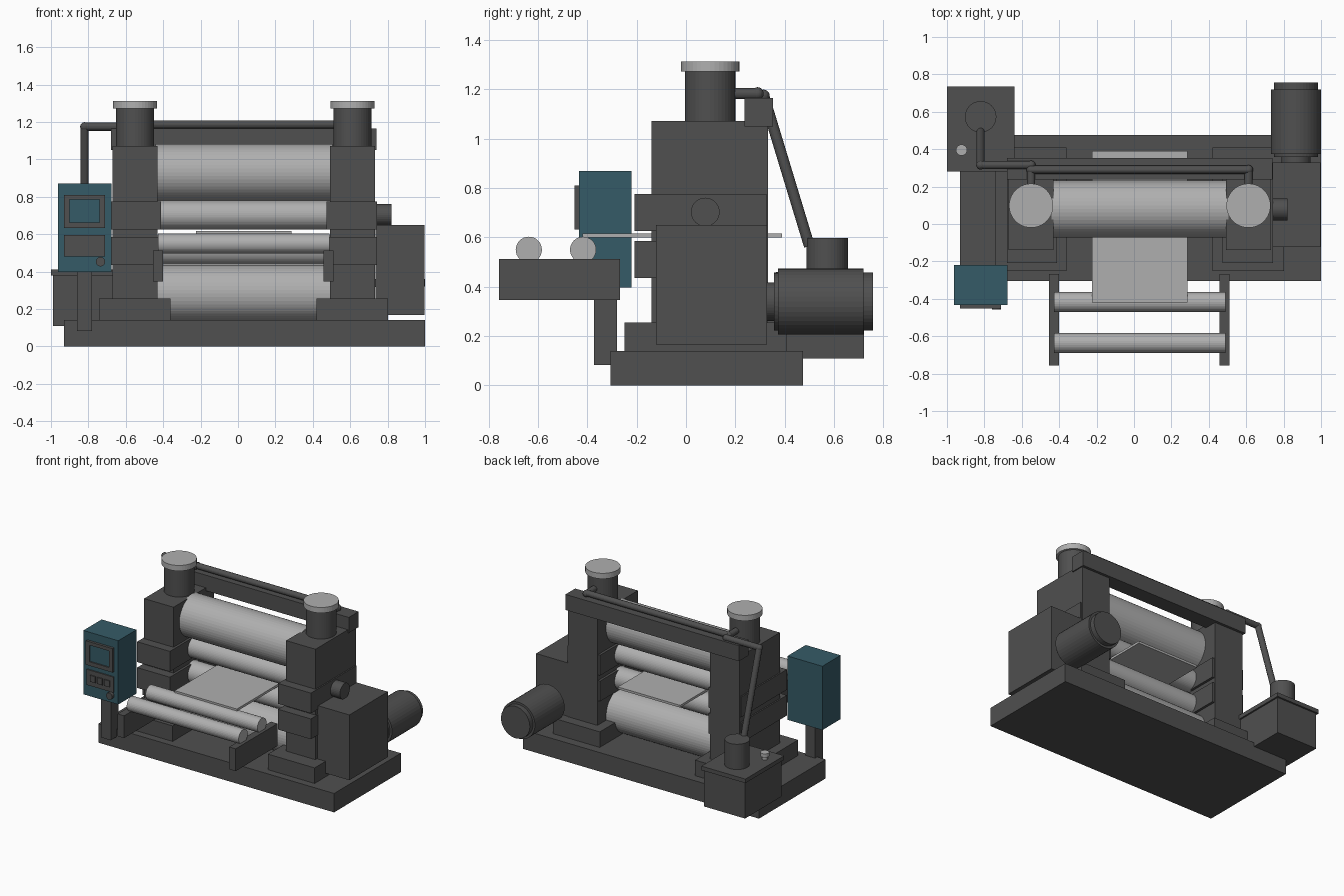
import bpy
from mathutils import Vector


def material(name, rgb):
    m = bpy.data.materials.new(name)
    m.diffuse_color = (*rgb, 1)
    return m


DARK = material("dark grey paint", (0.08, 0.08, 0.08))
STEEL = material("light steel", (0.43, 0.43, 0.43))
TEAL = material("teal paint", (0.036, 0.105, 0.135))


def box(name, x, y, z, mat=DARK):
    """Box from (min, max) ranges."""
    bpy.ops.mesh.primitive_cube_add(size=1, location=[(a + b) / 2 for a, b in (x, y, z)])
    o = bpy.context.object
    o.name = name
    o.scale = [b - a for a, b in (x, y, z)]
    bpy.ops.object.transform_apply(location=False, rotation=False)
    o.data.materials.append(mat)
    return o


def rod(name, start, end, r, mat=DARK, sides=40):
    """Cylinder between two points."""
    a, b = Vector(start), Vector(end)
    d = b - a
    bpy.ops.mesh.primitive_cylinder_add(vertices=sides, radius=r, depth=d.length, location=(a + b) / 2)
    o = bpy.context.object
    o.name = name
    o.rotation_euler = d.to_track_quat('Z', 'Y').to_euler()
    o.data.materials.append(mat)
    return o


def joint(name, p, r):
    """Rounded pipe elbow."""
    bpy.ops.mesh.primitive_uv_sphere_add(segments=20, ring_count=10, radius=r, location=p)
    o = bpy.context.object
    o.name = name
    o.data.materials.append(DARK)


# Base slab
box("base", (-0.93, 1.0), (-0.305, 0.475), (0, 0.14))

# Side stands: foot, housing, bearing blocks, hydraulic cylinder
for side, cx, inner in (("left", -0.55, 1), ("right", 0.612, -1)):
    box(side + "_foot", (cx - 0.192, cx + 0.19), (-0.25, 0.408), (0.14, 0.255))
    box(side + "_housing", (cx - 0.12, cx + 0.12), (-0.14, 0.333), (0.14, 1.072))
    bx = cx + inner * 0.004
    for label, z in (("lower", (0.435, 0.585)), ("upper", (0.626, 0.776))):
        box(f"{side}_{label}_bearing_block", (bx - 0.134, bx + 0.134), (-0.208, 0.326), z)
    rod(side + "_hydraulic_cylinder", (cx, 0.098, 1.07), (cx, 0.098, 1.275), 0.102)
    rod(side + "_cylinder_cap", (cx, 0.098, 1.272), (cx, 0.098, 1.313), 0.118, STEEL)
    rod(side + "_cylinder_pipe", (cx, 0.18, 1.183), (cx, 0.29, 1.183), 0.022, sides=20)
    joint(side + "_pipe_elbow", (cx, 0.29, 1.183), 0.025)

# Stack of rolls
for name, z, r in (("lower_backup_roll", 0.283, 0.152), ("lower_work_roll", 0.515, 0.078),
                   ("upper_work_roll", 0.703, 0.078), ("upper_backup_roll", 0.931, 0.152)):
    rod(name, (-0.44, 0.08, z), (0.505, 0.08, z), r, STEEL, 48)

# Metal strip passing between the work rolls
box("metal_strip", (-0.225, 0.285), (-0.42, 0.39), (0.6, 0.617), STEEL)

# Feed table
for side, x in (("left", (-0.455, -0.402)), ("right", (0.458, 0.511))):
    box(side + "_feed_arm", x, (-0.757, -0.268), (0.347, 0.512))
for i, y in enumerate((-0.637, -0.417)):
    rod(f"feed_roller_{i + 1}", (-0.428, y, 0.55), (0.488, y, 0.55), 0.053, STEEL, 32)

# Cross beam and hydraulic pipes
box("cross_beam", (-0.68, 0.74), (0.238, 0.352), (1.05, 1.165))
rod("cross_pipe", (-0.55, 0.29, 1.187), (0.612, 0.29, 1.187), 0.022, sides=20)
path = [(-0.55, 0.29, 1.178), (-0.55, 0.315, 1.175), (-0.82, 0.315, 1.175), (-0.82, 0.5, 0.565)]
for i in range(3):
    rod(f"supply_pipe_{i + 1}", path[i], path[i + 1], 0.022, sides=20)
    joint(f"supply_elbow_{i + 1}", path[i], 0.024)
joint("supply_elbow_top", path[2], 0.024)

# Oil tank with pump and filler
box("oil_tank", (-0.988, -0.652), (0.293, 0.721), (0.11, 0.385))
box("tank_lid", (-1.0, -0.64), (0.28, 0.734), (0.38, 0.41))
rod("pump", (-0.82, 0.573, 0.4), (-0.82, 0.573, 0.597), 0.084)
rod("filler_neck", (-0.922, 0.395, 0.405), (-0.922, 0.395, 0.435), 0.02, STEEL, 20)
rod("filler_cap", (-0.922, 0.395, 0.433), (-0.922, 0.395, 0.46), 0.03, STEEL, 20)

# Drive: gearbox, output shaft, motor
box("gearbox", (0.735, 0.997), (-0.122, 0.328), (0.167, 0.65))
rod("drive_shaft", (0.7, 0.078, 0.703), (0.82, 0.078, 0.703), 0.058, sides=32)
rod("motor_coupling", (0.866, 0.32, 0.34), (0.866, 0.38, 0.34), 0.078)
rod("motor_flange", (0.866, 0.357, 0.34), (0.866, 0.38, 0.34), 0.117)
rod("motor_body", (0.866, 0.373, 0.34), (0.866, 0.72, 0.34), 0.134)
rod("motor_end_cap", (0.866, 0.715, 0.34), (0.866, 0.757, 0.34), 0.118)

# Control cabinet on its post
box("cabinet_post", (-0.86, -0.78), (-0.373, -0.28), (0.083, 0.41))
box("control_cabinet", (-0.962, -0.677), (-0.433, -0.22), (0.398, 0.87), TEAL)
# Screen frame from four bars around a teal screen
fy = (-0.452, -0.43)
box("frame_left", (-0.93, -0.9), fy, (0.633, 0.81))
box("frame_right", (-0.74, -0.71), fy, (0.633, 0.81))
box("frame_bottom", (-0.9, -0.74), fy, (0.633, 0.662))
box("frame_top", (-0.9, -0.74), fy, (0.785, 0.81))
box("screen", (-0.9, -0.74), (-0.442, -0.433), (0.662, 0.785), TEAL)
# Button plate, buttons and knob
box("button_plate", (-0.93, -0.71), (-0.442, -0.43), (0.48, 0.595))
for i in range(3):
    x = -0.875 + i * 0.058
    box(f"button_{i + 1}", (x - 0.021, x + 0.021), (-0.45, -0.44), (0.515, 0.562))
rod("control_knob", (-0.735, -0.43, 0.453), (-0.735, -0.457, 0.453), 0.025, sides=24)
